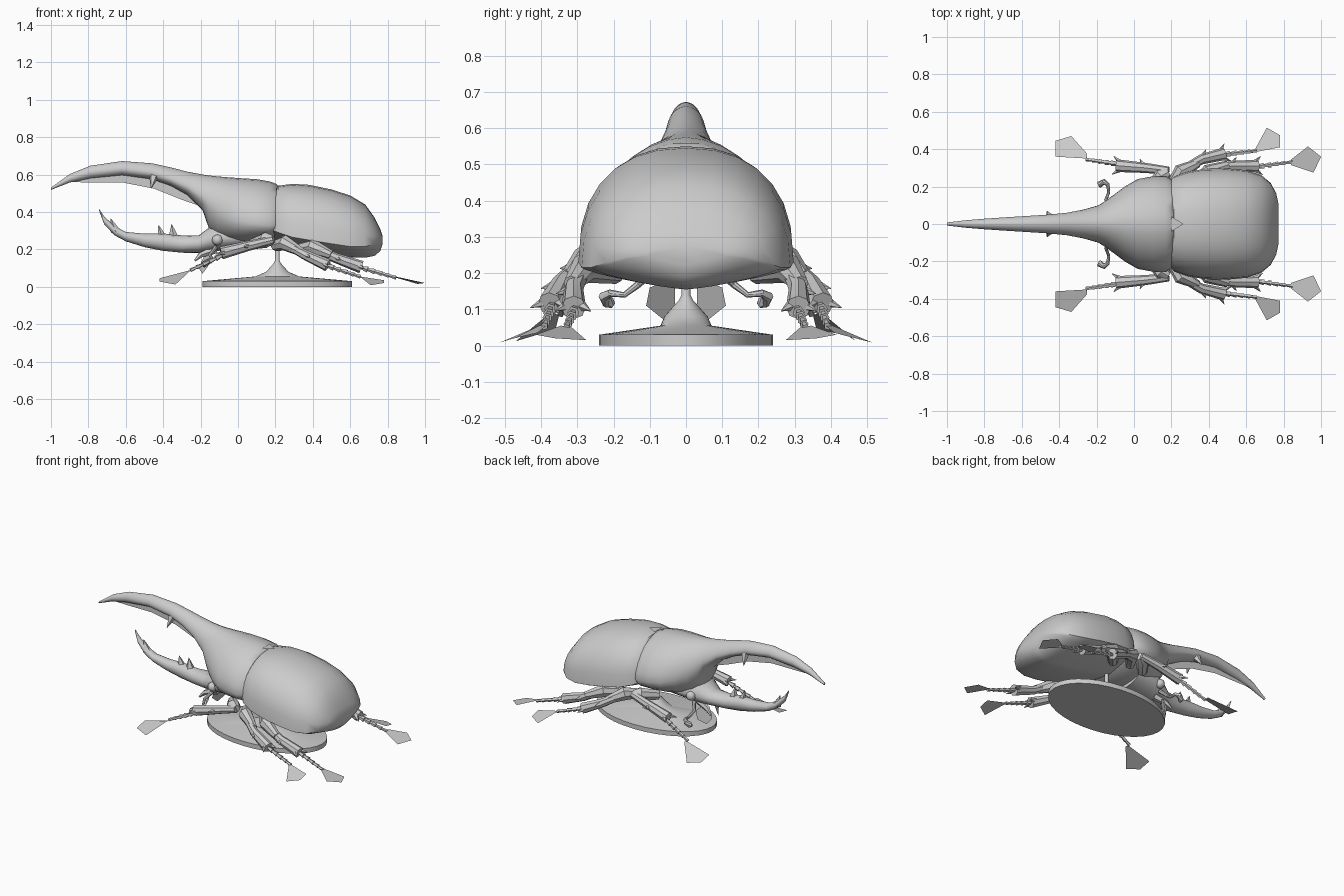
import bpy, bmesh, math
from mathutils import Vector

default = bpy.data.objects.get("Cube")
if default:
    bpy.data.objects.remove(default, do_unlink=True)

shell_grey = bpy.data.materials.new("shell grey")
shell_grey.use_nodes = True
tone = (0.6, 0.6, 0.6, 1)
shell_grey.diffuse_color = tone
shell_grey.node_tree.nodes["Principled BSDF"].inputs["Base Color"].default_value = tone


def finish(name, bm, mirrored=False, angle=40):
    """Turn a bmesh into a shaded object, optionally mirrored across the body."""
    bmesh.ops.recalc_face_normals(bm, faces=bm.faces)
    mesh = bpy.data.meshes.new(name)
    bm.to_mesh(mesh)
    bm.free()
    mesh.materials.append(shell_grey)
    obj = bpy.data.objects.new(name, mesh)
    bpy.context.collection.objects.link(obj)
    bpy.ops.object.select_all(action='DESELECT')
    obj.select_set(True)
    bpy.context.view_layer.objects.active = obj
    bpy.ops.object.shade_smooth_by_angle(angle=math.radians(angle))
    if mirrored:
        mirror = obj.modifiers.new("mirror", 'MIRROR')
        mirror.use_axis = (False, True, False)
        mirror.use_mirror_merge = False
    return obj


def bridge(bm, rings):
    """Skin a list of closed rings and cap both ends."""
    loops = [[bm.verts.new(p) for p in ring] for ring in rings]
    count = len(loops[0])
    for low, high in zip(loops, loops[1:]):
        for i in range(count):
            j = (i + 1) % count
            bm.faces.new((low[i], low[j], high[j], high[i]))
    bm.faces.new(loops[0])
    bm.faces.new(loops[-1])


def body_loft(name, stations, upper, lower, sides=28):
    """Stations hold x, half width, top, widest height and bottom."""
    rings = []
    for x, width, top, mid, bottom in stations:
        ring = []
        for i in range(sides):
            a = math.tau * i / sides
            c, s = math.cos(a), math.sin(a)
            power = 2 / (upper if s >= 0 else lower)
            reach = top - mid if s >= 0 else bottom - mid
            y = math.copysign(abs(c) ** power, c) * width
            ring.append((x, y, mid + reach * abs(s) ** power))
        rings.append(ring)
    bm = bmesh.new()
    bridge(bm, rings)
    return finish(name, bm)


def add_tube(bm, path, radii, sides=8):
    """Round tube through the path, with one radius per point."""
    points = [Vector(p) for p in path]
    rings = []
    for k, p in enumerate(points):
        ahead = points[min(k + 1, len(points) - 1)] - points[max(k - 1, 0)]
        turn = ahead.to_track_quat('Z', 'Y')
        rings.append([p + turn @ Vector((radii[k] * math.cos(math.tau * i / sides),
                                         radii[k] * math.sin(math.tau * i / sides), 0))
                      for i in range(sides)])
    bridge(bm, rings)


def tube(name, path, radii, sides=8, mirrored=True):
    bm = bmesh.new()
    add_tube(bm, path, radii, sides)
    return finish(name, bm, mirrored)


def spike(bm, base, tip, radius):
    add_tube(bm, [base, tip], [radius, 0.001], 5)


def plate(name, corners, mirrored=True):
    bm = bmesh.new()
    bm.faces.new([bm.verts.new(c) for c in corners])
    return finish(name, bm, mirrored)


# Abdomen with domed wing cases
body_loft("wing_cases", [
    (.19, .23, .51, .30, .25), (.215, .255, .54, .29, .24), (.29, .28, .55, .265, .22),
    (.38, .295, .545, .25, .195), (.5, .297, .52, .23, .17), (.6, .288, .488, .215, .158),
    (.68, .262, .44, .215, .155), (.73, .22, .37, .23, .165),
    (.76, .165, .31, .245, .19), (.772, .11, .275, .25, .225)], 2.3, 1.3)

# Thorax shield tapering into the long upper horn
body_loft("thorax_and_upper_horn", [
    (.215, .06, .54, .5, .46), (.205, .235, .55, .33, .26), (.17, .257, .563, .33, .24),
    (.1, .255, .575, .34, .232), (.02, .24, .58, .35, .23), (-.05, .2, .585, .37, .24),
    (-.11, .155, .59, .4, .26), (-.155, .122, .595, .44, .31), (-.19, .1, .6, .48, .41),
    (-.27, .077, .615, .535, .49), (-.36, .06, .638, .575, .54), (-.46, .05, .66, .61, .575),
    (-.62, .04, .672, .63, .597), (-.79, .029, .647, .612, .58), (-.9, .02, .602, .58, .557),
    (-1, .008, .53, .525, .518)], 1.8, 2)

# Thin bristle sheet beneath the upper horn
plate("horn_bristle_sheet", [(x, 0, z) for x, z in [
    (-.92, .56), (-.8, .558), (-.62, .558), (-.45, .525), (-.3, .465), (-.17, .42),
    (-.2, .46), (-.3, .53), (-.46, .6), (-.62, .62), (-.8, .6)]], False)

# Side teeth of the upper horn
bm = bmesh.new()
spike(bm, (-.45, .03, .59), (-.465, .07, .525), .026)
finish("upper_horn_tooth", bm, True)

# Head with the upturned lower horn
body_loft("head_and_lower_horn", [
    (.06, .13, .36, .27, .21), (-.08, .12, .36, .26, .195), (-.15, .1, .32, .25, .185),
    (-.21, .07, .275, .23, .18), (-.3, .05, .275, .225, .182), (-.4, .042, .285, .24, .192),
    (-.5, .036, .284, .25, .212), (-.6, .03, .293, .27, .243), (-.66, .025, .325, .3, .275),
    (-.715, .016, .375, .355, .333), (-.742, .004, .415, .41, .405)], 2, 2, 16)

# Teeth on the lower horn
bm = bmesh.new()
for x, z, lean in [(-.345, .335, -.01), (-.405, .33, -.02), (-.655, .365, -.025)]:
    spike(bm, (x, 0, z - .07), (x + lean, 0, z), .028)
finish("lower_horn_teeth", bm)

# Eyes, antennae and mouthparts
bm = bmesh.new()
bmesh.ops.create_icosphere(bm, subdivisions=2, radius=.03)
bmesh.ops.translate(bm, verts=bm.verts, vec=(-.11, .105, .25))
finish("eye", bm, True)
tube("antenna", [(-.12, .09, .21), (-.15, .13, .17), (-.135, .17, .14), (-.14, .21, .145),
                 (-.16, .225, .135), (-.18, .215, .12), (-.18, .2, .11)],
     [.012, .01, .008, .01, .016, .018, .008])
tube("palp", [(-.12, .04, .2), (-.2, .06, .17), (-.23, .07, .14)], [.025, .016, .006], 6)
plate("mouth_bristles", [(-.17, .03, .19), (-.21, .03, .1), (-.19, .06, .07),
                         (-.16, .11, .11), (-.14, .1, .16)])

# Scutellum between the wing cases
plate("scutellum", [(.2, .04, .557), (.2, -.04, .557), (.265, 0, .556)], False)

# Legs: upper leg, shin with end spikes, beaded foot and flat claw fan
legs = {
    "front": ([(.08, .17, .23), (.15, .26, .25), (.185, .28, .25)],
              [(.185, .285, .25), (.06, .3, .22), (-.09, .312, .18)],
              [(-.08, .32, .17), (-.25, .345, .09)],
              [(-.25, .35, .085), (-.25, .375, .09), (-.335, .47, .012),
               (-.42, .445, .028), (-.42, .36, .045)]),
    "middle": ([(.2, .2, .22), (.25, .28, .235), (.34, .325, .185)],
               [(.26, .29, .225), (.36, .345, .17), (.48, .375, .115)],
               [(.47, .37, .115), (.65, .39, .055)],
               [(.65, .385, .055), (.65, .405, .055), (.71, .515, .008),
                (.78, .475, .02), (.78, .41, .035)]),
    "hind": ([(.32, .19, .2), (.4, .28, .215), (.5, .315, .17)],
             [(.41, .285, .21), (.52, .31, .155), (.66, .31, .105)],
             [(.65, .305, .105), (.84, .33, .05)],
             [(.84, .315, .05), (.84, .345, .055), (.93, .415, .03),
              (1, .36, .02), (.96, .275, .015)]),
}
for side, (femur, shin, foot, fan) in legs.items():
    tube(side + "_upper_leg", femur, [.03, .042, .024])

    bm = bmesh.new()
    add_tube(bm, shin, [.022, .027, .034])
    knee, middle, ankle = map(Vector, shin)
    along = (ankle - knee).normalized()
    across = along.cross(Vector((0, 0, 1))).normalized()
    for sign in (-1, 1):
        spike(bm, ankle - along * .04, ankle + along * .025 + across * sign * .05, .025)
    spike(bm, middle, middle + along * .03 + Vector((0, .045, 0)), .022)
    finish(side + "_shin", bm, True, 30)

    bm = bmesh.new()
    start, end = map(Vector, foot)
    joints = 5
    for i in range(joints):
        a = start.lerp(end, i / joints)
        b = start.lerp(end, (i + 1.15) / joints)
        add_tube(bm, [a, b], [.007, .017 - .0015 * i], 5)
    finish(side + "_foot", bm, True, 20)
    plate(side + "_claw_fan", fan)

# Oval display stand with a flared post
profile = [(.4, 0), (.4, .03), (.117, .055), (.06, .08), (.02, .125), (.012, .14), (.012, .27)]
sides = 32
bm = bmesh.new()
rings = []
for radius, z in profile:
    squash = .6 if radius > .06 else 1
    rings.append([(.21 + radius * math.cos(math.tau * i / sides),
                   radius * squash * math.sin(math.tau * i / sides), z) for i in range(sides)])
bridge(bm, rings)
finish("display_stand", bm, False, 30)
